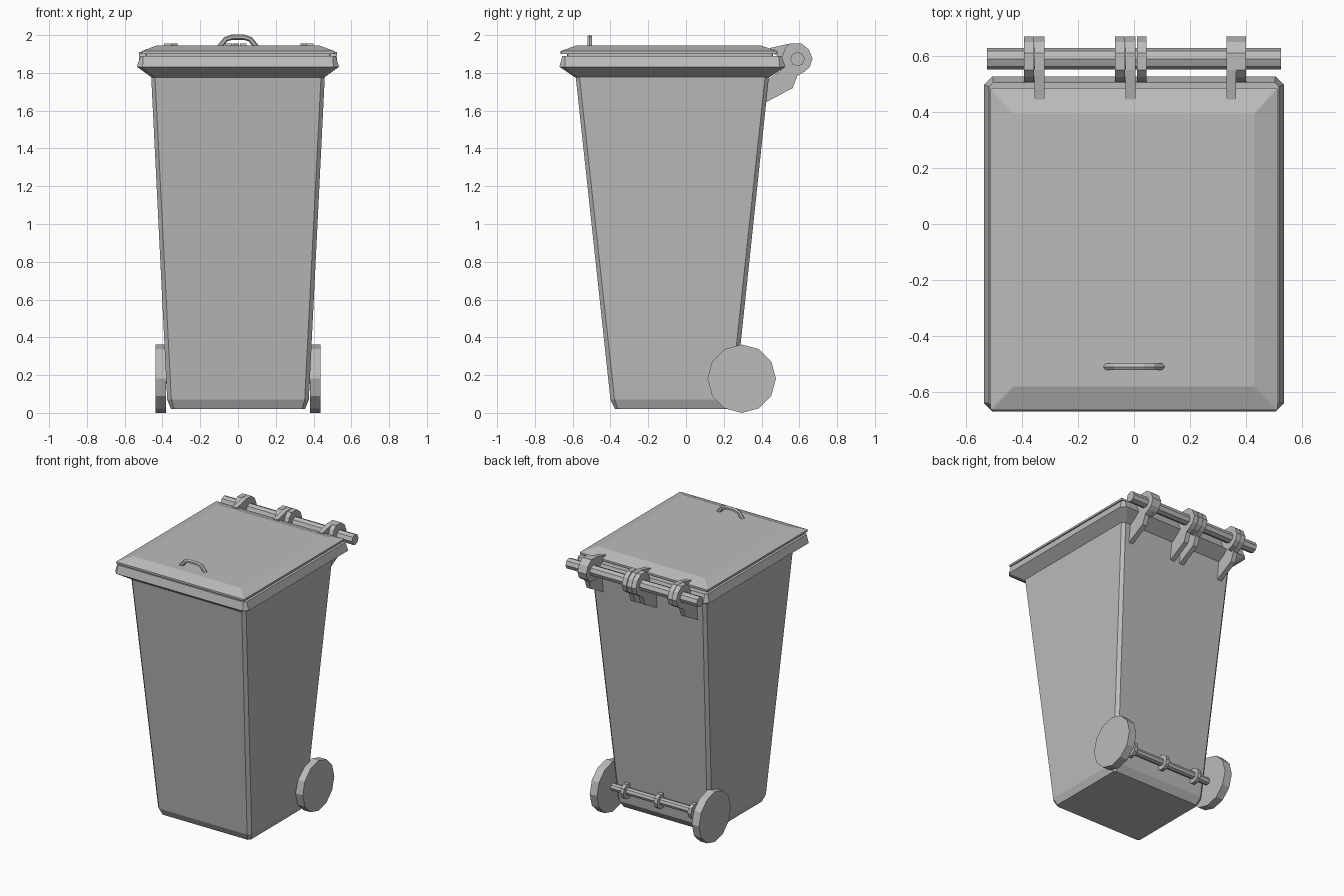
import bpy, bmesh, math
from mathutils import Matrix, Vector

cube = bpy.data.objects.get("Cube")
if cube:
    bpy.data.objects.remove(cube, do_unlink=True)

grey = bpy.data.materials.new("grey plastic")
grey.use_nodes = True
grey.diffuse_color = (0.5, 0.5, 0.5, 1)
grey.node_tree.nodes["Principled BSDF"].inputs["Base Color"].default_value = (0.5, 0.5, 0.5, 1)


def finish(name, bm):
    bmesh.ops.recalc_face_normals(bm, faces=bm.faces)
    mesh = bpy.data.meshes.new(name)
    bm.to_mesh(mesh)
    bm.free()
    mesh.materials.append(grey)
    obj = bpy.data.objects.new(name, mesh)
    bpy.context.collection.objects.link(obj)
    return obj


def loft(name, sections):
    """Stack chamfered rectangles: (z, half width, front y, back y, chamfer)."""
    bm = bmesh.new()
    rings = []
    for z, w, f, b, c in sections:
        pts = [(-w + c, f), (w - c, f), (w, f + c), (w, b - c),
               (w - c, b), (-w + c, b), (-w, b - c), (-w, f + c)]
        rings.append([bm.verts.new((x, y, z)) for x, y in pts])
    for low, high in zip(rings, rings[1:]):
        for i in range(8):
            j = (i + 1) % 8
            bm.faces.new((low[i], low[j], high[j], high[i]))
    bm.faces.new(rings[0])
    bm.faces.new(rings[-1])
    return finish(name, bm)


def rod(name, x0, x1, y, z, radius, sides):
    """Cylinder lying along x."""
    bm = bmesh.new()
    place = Matrix.Translation(((x0 + x1) / 2, y, z)) @ Matrix.Rotation(math.pi / 2, 4, 'Y')
    bmesh.ops.create_cone(bm, cap_ends=True, segments=sides, radius1=radius,
                          radius2=radius, depth=x1 - x0, matrix=place)
    return finish(name, bm)


def plate(name, x0, x1, outline):
    """Side outline of (y, z) points extruded along x."""
    bm = bmesh.new()
    face = bm.faces.new([bm.verts.new((x0, y, z)) for y, z in outline])
    out = bmesh.ops.extrude_face_region(bm, geom=[face])
    moved = [v for v in out["geom"] if isinstance(v, bmesh.types.BMVert)]
    bmesh.ops.translate(bm, verts=moved, vec=(x1 - x0, 0, 0))
    return finish(name, bm)


# Tapered bin and its flared rim
loft("bin_body", [(0.02, 0.355, -0.375, 0.225, 0.015),
                  (0.07, 0.375, -0.40, 0.258, 0.022),
                  (1.79, 0.46, -0.585, 0.44, 0.02)])
loft("bin_rim", [(1.775, 0.455, -0.585, 0.44, 0.02),
                 (1.832, 0.535, -0.67, 0.527, 0.03),
                 (1.89, 0.517, -0.655, 0.505, 0.015)])

# Lid with a recessed underside and sloping border
loft("lid", [(1.88, 0.49, -0.63, 0.46, 0.005),
             (1.90, 0.49, -0.63, 0.46, 0.005),
             (1.901, 0.512, -0.664, 0.485, 0.004),
             (1.915, 0.512, -0.664, 0.485, 0.004),
             (1.945, 0.43, -0.58, 0.395, 0.003)])

# Lid handle: a bent six-sided tube
bm = bmesh.new()
path = [(-0.1, 1.935), (-0.065, 1.978), (-0.035, 1.988),
        (0.035, 1.988), (0.065, 1.978), (0.1, 1.935)]
rings = []
for i, (x, z) in enumerate(path):
    a, b = path[max(i - 1, 0)], path[min(i + 1, len(path) - 1)]
    along = Vector((b[0] - a[0], 0, b[1] - a[1])).normalized()
    side = Vector((0, 1, 0))
    up = along.cross(side)
    angles = [math.tau * (k + 0.5) / 6 for k in range(6)]
    rings.append([bm.verts.new(Vector((x, -0.51, z)) + 0.014 * (
        side * math.cos(t) + up * math.sin(t))) for t in angles])
for low, high in zip(rings, rings[1:]):
    for i in range(6):
        j = (i + 1) % 6
        bm.faces.new((low[i], low[j], high[j], high[i]))
bm.faces.new(rings[0])
bm.faces.new(rings[-1])
finish("lid_handle", bm)

# Hinge bar with lid arms and bin brackets
rod("hinge_bar", -0.525, 0.525, 0.59, 1.873, 0.038, 8)
eye = [(0.55, 1.955), (0.61, 1.956), (0.65, 1.925), (0.67, 1.875),
       (0.655, 1.83), (0.625, 1.805)]
lid_arm = eye + [(0.575, 1.79), (0.53, 1.825), (0.505, 1.88),
                 (0.445, 1.91), (0.445, 1.932)]
bin_bracket = eye + [(0.59, 1.785), (0.565, 1.72), (0.425, 1.645),
                     (0.435, 1.765), (0.50, 1.81), (0.495, 1.85), (0.525, 1.93)]
for name, x in (("right", -0.355), ("middle", -0.03), ("left", 0.33)):
    plate("lid_arm_" + name, x, x + 0.035, lid_arm)
for name, x in (("right", -0.392), ("middle_a", -0.067), ("middle_b", 0.01), ("left", 0.365)):
    plate("bin_bracket_" + name, x, x + 0.035, bin_bracket)

# Wheels, axle and axle collars
AXLE_Y, AXLE_Z = 0.295, 0.181
rod("axle", -0.39, 0.39, AXLE_Y, AXLE_Z, 0.026, 8)
for name, x in (("right", -0.438), ("left", 0.38)):
    rod("wheel_" + name, x, x + 0.058, AXLE_Y, AXLE_Z, 0.181, 12)
for name, x in (("right", -0.27), ("middle", 0), ("left", 0.27)):
    rod("axle_collar_" + name, x - 0.013, x + 0.013, AXLE_Y, AXLE_Z, 0.055, 10)
